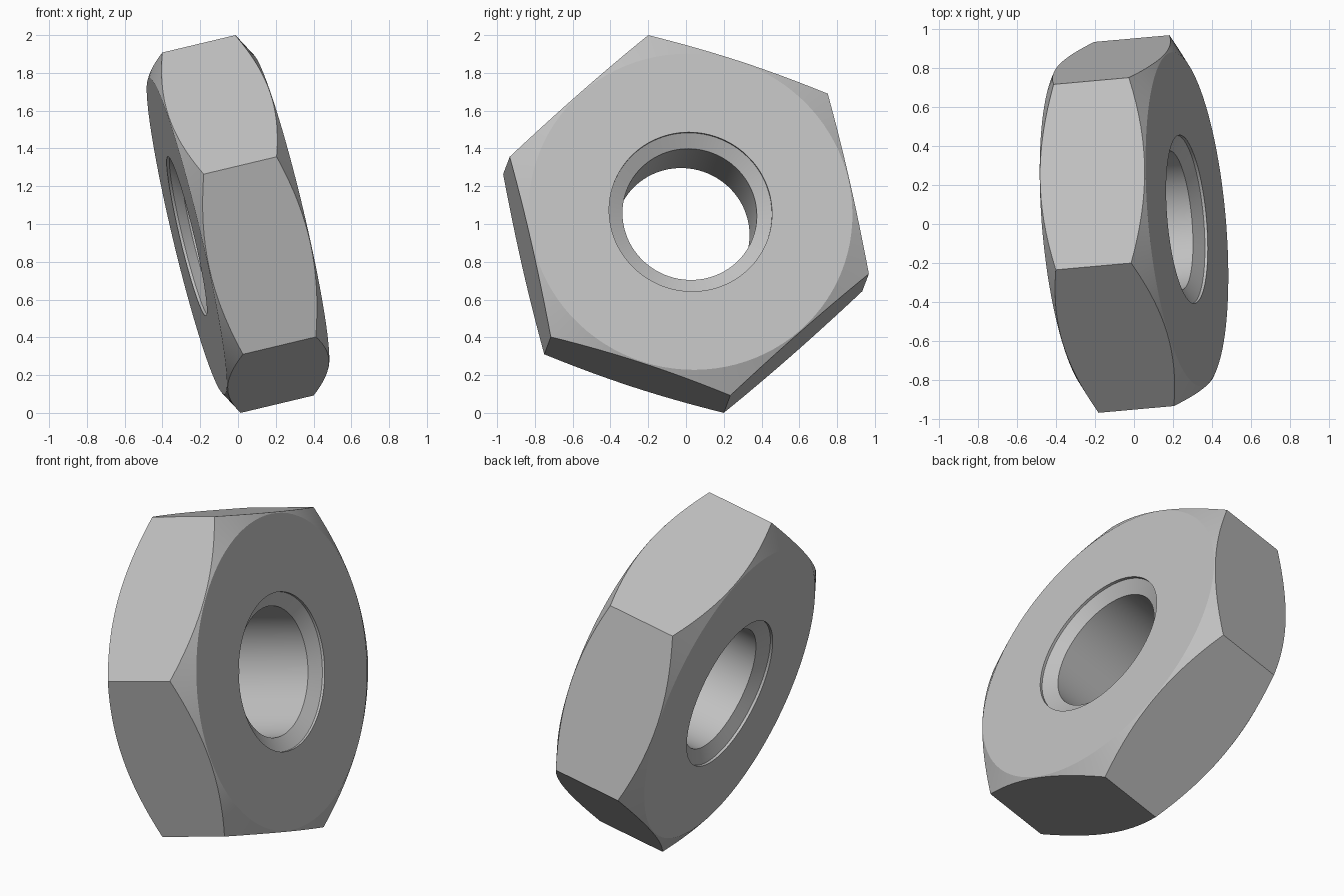
import bpy, bmesh
from math import cos, sin, tan, pi, radians
from mathutils import Vector, Matrix

cube = bpy.data.objects.get("Cube")
if cube:
    bpy.data.objects.remove(cube, do_unlink=True)

SEGMENTS = 96          # multiple of six, so the hexagon corners are exact
APOTHEM = cos(pi / 6)  # corner radius is one
HALF = 0.28            # half thickness
FACE_R = 0.86          # flat round face inside the corner chamfer
SINK_R, BORE_R = 0.433, 0.357
STEP = 0.015           # short straight lip above the countersink
SLOPE = tan(radians(30))

steel = bpy.data.materials.new("steel_grey")
steel.use_nodes = True
grey = (0.53, 0.53, 0.53, 1)
steel.diffuse_color = grey
steel.node_tree.nodes["Principled BSDF"].inputs["Base Color"].default_value = grey


def hex_radius(a):
    """Distance from the axis to the hexagon outline at angle a."""
    return APOTHEM / cos(a % (pi / 3) - pi / 6)


def half_section(a):
    """Radius and height pairs from the bore out to the flats."""
    outer = hex_radius(a)
    lip = HALF - STEP
    return [(BORE_R, lip - (SINK_R - BORE_R) * SLOPE),
            (SINK_R, lip),
            (SINK_R, HALF),
            (FACE_R, HALF),
            (outer, HALF - (outer - FACE_R) * SLOPE)]


# Nut: closed section swept around the axis, its lower half mirrored
bm = bmesh.new()
loops = []
for i in range(SEGMENTS):
    a = 2 * pi * i / SEGMENTS
    upper = half_section(a)
    section = upper + [(r, -h) for r, h in reversed(upper)]
    loops.append([bm.verts.new((r * cos(a), r * sin(a), h)) for r, h in section])
for i, loop in enumerate(loops):
    following = loops[(i + 1) % SEGMENTS]
    for j in range(len(loop)):
        k = (j + 1) % len(loop)
        bm.faces.new((loop[j], following[j], following[k], loop[k]))
bmesh.ops.recalc_face_normals(bm, faces=bm.faces)

# Lean the nut on one corner edge
axis = Vector((0.969, 0.087, 0.231)).normalized()
corner = Vector((-0.208, -0.2175, 0.9535))
corner = (corner - axis * corner.dot(axis)).normalized()
turn = Matrix((corner, axis.cross(corner), axis)).transposed()
bm.transform(Matrix.Translation((0, 0, 1)) @ turn.to_4x4())

mesh = bpy.data.meshes.new("hex_nut")
bm.to_mesh(mesh)
bm.free()
mesh.materials.append(steel)
nut = bpy.data.objects.new("hex_nut", mesh)
bpy.context.collection.objects.link(nut)

bpy.ops.object.select_all(action='DESELECT')
nut.select_set(True)
bpy.context.view_layer.objects.active = nut
bpy.ops.object.shade_smooth_by_angle(angle=radians(20))
